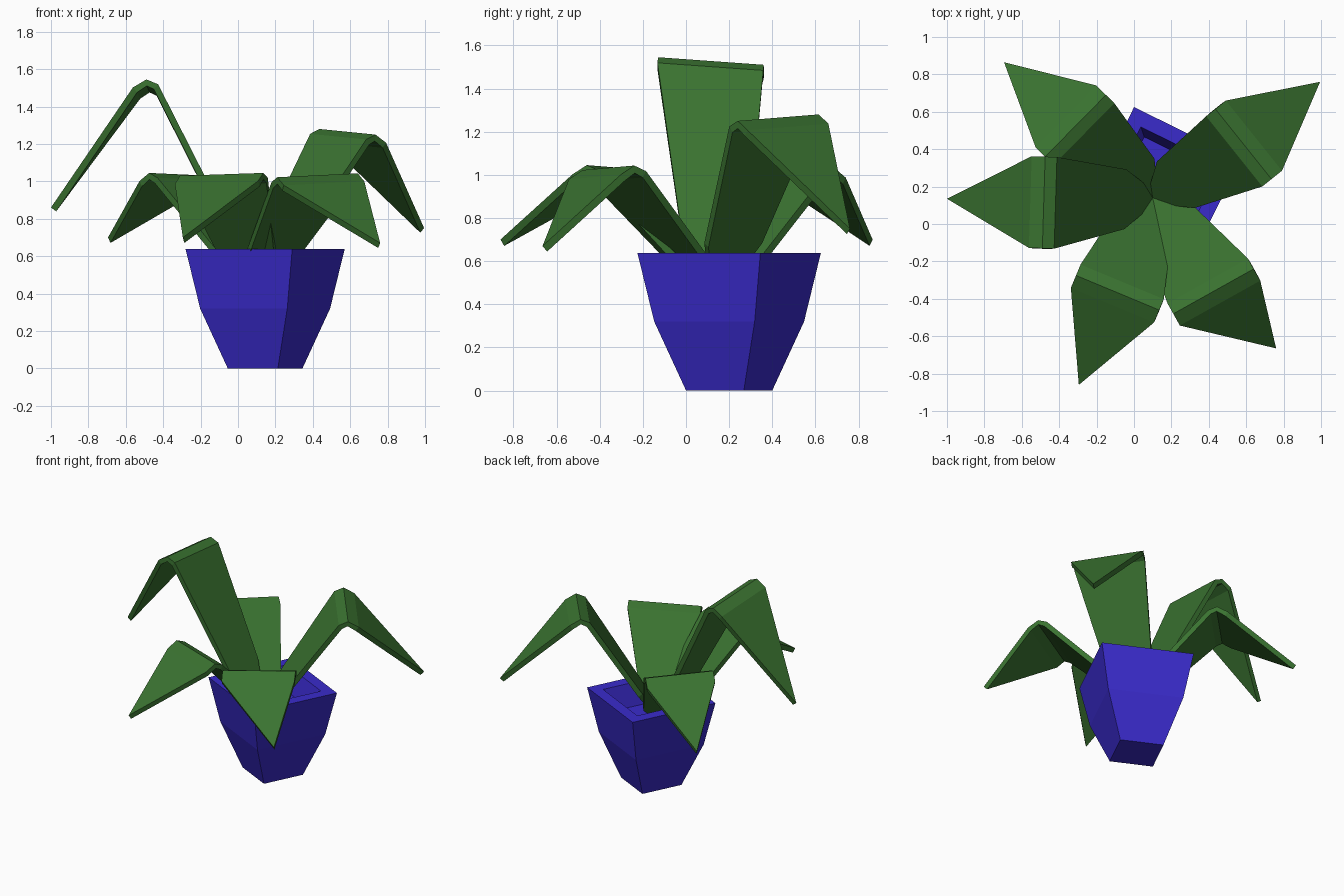
import bpy, math
from mathutils import Vector

if "Cube" in bpy.data.objects:
    bpy.data.objects.remove(bpy.data.objects["Cube"])


def material(name, color):
    m = bpy.data.materials.new(name)
    m.diffuse_color = color
    m.use_nodes = True
    m.node_tree.nodes["Principled BSDF"].inputs["Base Color"].default_value = m.diffuse_color
    return m


def make_object(name, verts, faces, mat):
    me = bpy.data.meshes.new(name)
    me.from_pydata([tuple(v) for v in verts], [], faces)
    me.materials.append(mat)
    ob = bpy.data.objects.new(name, me)
    bpy.context.collection.objects.link(ob)
    return ob


blue = material("pot_blue", (0.042, 0.024, 0.60, 1))
green = material("leaf_green", (0.042, 0.17, 0.03, 1))

# Square pot: rings of (radius, z) from the base, over the rim, down to the soil
rings = [(0.211, 0), (0.367, 0.32), (0.449, 0.637), (0.337, 0.637), (0.28, 0.48)]
turn = math.radians(18.8)
verts = [(0.145 + r * math.cos(turn + k * math.pi / 2),
          0.2 + r * math.sin(turn + k * math.pi / 2), z)
         for r, z in rings for k in range(4)]
faces = [(3, 2, 1, 0)]
for i in range(len(rings) - 1):
    for k in range(4):
        a, b = 4 * i + k, 4 * i + (k + 1) % 4
        faces.append((a, b, b + 4, a + 4))
last = 4 * (len(rings) - 1)
faces.append((last, last + 1, last + 2, last + 3))
make_object("pot", verts, faces, blue)

ROOT = Vector((0.1, 0.14, 0.48))


def leaf(name, left, right, tip):
    """Blade rising from the root to a crest (left-right), then drooping to a tip."""
    left, right, tip = Vector(left), Vector(right), Vector(tip)
    across = (right - left).normalized()
    out = Vector((-across.y, across.x, 0)).normalized()
    up = Vector((0, 0, 1))
    inner = -out * 0.063 - up * 0.026
    outer = out * 0.072 - up * 0.043
    mid = ROOT.lerp((left + right) / 2 + inner, 0.28)
    sections = [(ROOT - across * 0.04, ROOT + across * 0.04),
                (mid - across * 0.16, mid + across * 0.16),
                (left + inner, right + inner),
                (left, right),
                (left + outer, right + outer)]
    verts = [p for pair in sections for p in pair] + [tip]
    faces = [(2 * i, 2 * i + 1, 2 * i + 3, 2 * i + 2) for i in range(4)]
    faces.append((8, 9, 10))
    ob = make_object(name, verts, faces, green)
    # Leaf thickness, grown below the upper surface
    s = ob.modifiers.new("thickness", 'SOLIDIFY')
    s.thickness = 0.035
    s.offset = -1


# Five drooping leaves: left crest, right crest, tip
leaf("leaf_left", (-0.49, -0.13, 1.545), (-0.475, 0.36, 1.51), (-1.0, 0.135, 0.86))
leaf("leaf_back_right", (0.435, 0.615, 1.28), (0.735, 0.24, 1.25), (0.995, 0.76, 0.75))
leaf("leaf_back_left", (-0.475, 0.36, 1.045), (-0.15, 0.69, 1.03), (-0.695, 0.865, 0.70))
leaf("leaf_front_left", (0.135, -0.46, 1.045), (-0.31, -0.275, 1.03), (-0.295, -0.86, 0.70))
leaf("leaf_front_right", (0.64, -0.24, 1.043), (0.21, -0.48, 1.022), (0.76, -0.665, 0.67))
